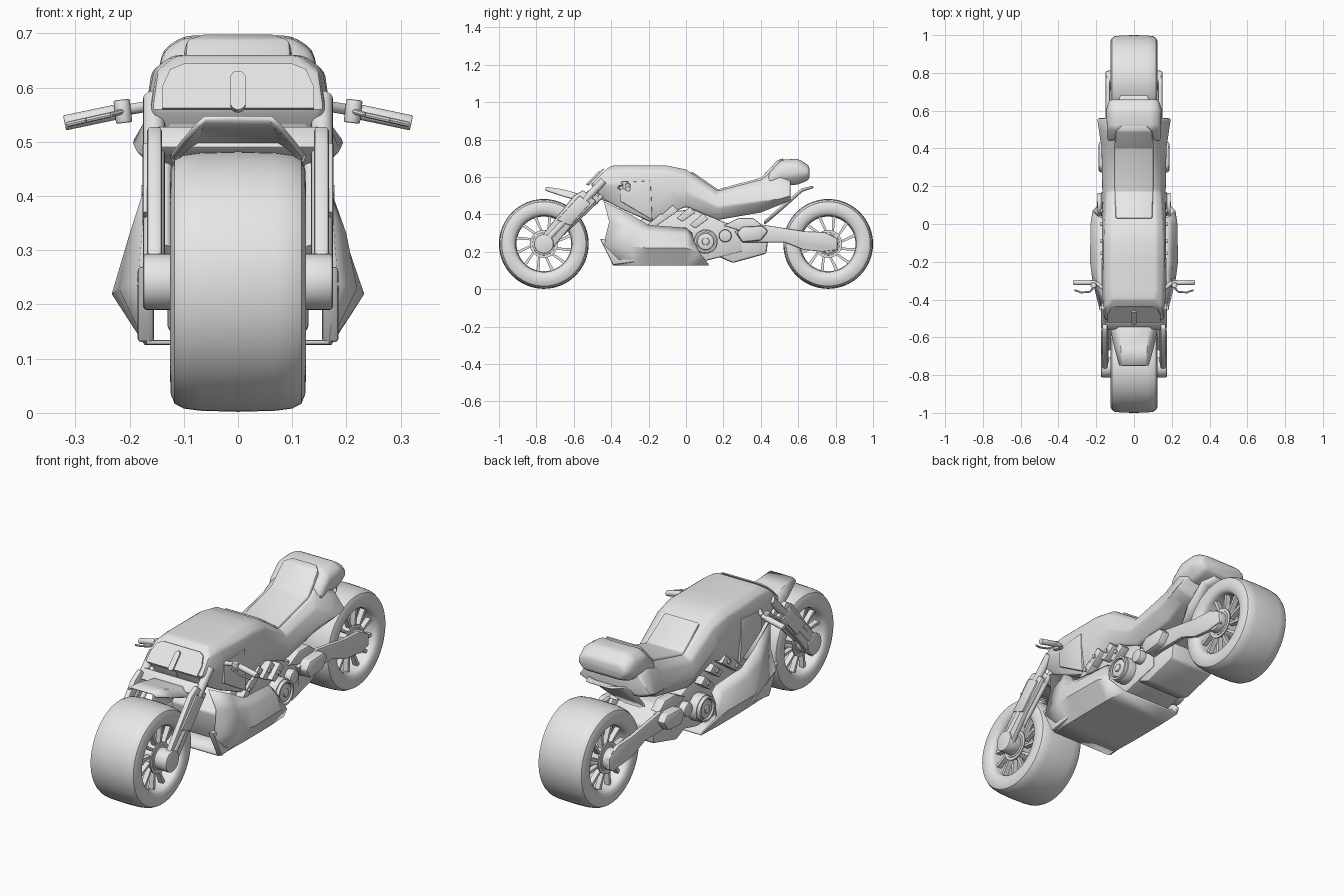
import bpy, bmesh, math
from mathutils import Vector, Matrix

if "Cube" in bpy.data.objects:
    bpy.data.objects.remove(bpy.data.objects["Cube"])

clay = bpy.data.materials.new("light_grey")
clay.use_nodes = True
clay.diffuse_color = (0.8, 0.8, 0.8, 1)
clay.node_tree.nodes["Principled BSDF"].inputs["Base Color"].default_value = (0.8, 0.8, 0.8, 1)


def finish(name, bm, bevel=0, mirror=False, shell=0):
    bmesh.ops.recalc_face_normals(bm, faces=bm.faces[:])
    if bevel:
        sharp = [e for e in bm.edges if len(e.link_faces) == 2 and e.calc_face_angle(0) > 0.4]
        bmesh.ops.bevel(bm, geom=sharp, offset=bevel, segments=2, profile=0.5,
                        affect='EDGES', clamp_overlap=True)
    mesh = bpy.data.meshes.new(name)
    bm.to_mesh(mesh)
    bm.free()
    mesh.materials.append(clay)
    mesh.shade_smooth()
    mesh.set_sharp_from_angle(angle=math.radians(35))
    ob = bpy.data.objects.new(name, mesh)
    bpy.context.collection.objects.link(ob)
    if shell:
        mod = ob.modifiers.new("Shell", 'SOLIDIFY')
        mod.thickness = shell
        mod.offset = 0
    if mirror:
        ob.modifiers.new("Mirror", 'MIRROR')
    return ob


def loft(name, stations, bevel=0, shell=0):
    """Symmetric skin along y; a station is (y, heights, half widths, y shifts)."""
    bm = bmesh.new()
    rings = []
    for y, zs, ws, *shift in stations:
        dy = shift[0] if shift else [0] * len(zs)
        half = [(w, y + d, z) for z, w, d in zip(zs, ws, dy)]
        full = [(-x, yy, z) for x, yy, z in reversed(half)] + half
        rings.append([bm.verts.new(p) for p in full])
    n = len(rings[0])
    for a, b in zip(rings, rings[1:]):
        for i in range(n - 1 if shell else n):
            j = (i + 1) % n
            bm.faces.new((a[i], a[j], b[j], b[i]))
    if not shell:
        for r in (rings[0], rings[-1]):
            for i in range(n // 2 - 1):
                bm.faces.new((r[i], r[i + 1], r[n - 2 - i], r[n - 1 - i]))
    return finish(name, bm, bevel, shell=shell)


def prism(name, outline, x0, x1, bevel=0.006, mirror=True):
    """Side outline (y, z) extruded between two x values."""
    bm = bmesh.new()
    face = bm.faces.new([bm.verts.new((x0, y, z)) for y, z in outline])
    new = bmesh.ops.extrude_face_region(bm, geom=[face])["geom"]
    bmesh.ops.translate(bm, vec=(x1 - x0, 0, 0),
                        verts=[v for v in new if isinstance(v, bmesh.types.BMVert)])
    return finish(name, bm, bevel, mirror)


def rod(name, points, r, mirror=True, bevel=0, segs=20):
    bm = bmesh.new()
    for a, b in zip(points, points[1:]):
        a, b = Vector(a), Vector(b)
        d = b - a
        m = Matrix.Translation((a + b) / 2) @ d.to_track_quat('Z', 'Y').to_matrix().to_4x4()
        bmesh.ops.create_cone(bm, cap_ends=True, segments=segs, radius1=r, radius2=r,
                              depth=d.length, matrix=m)
    return finish(name, bm, bevel, mirror)


def revolve(name, profile, y, z, mirror=False, segs=64):
    """Closed (x, radius) profile spun round an axle parallel to x."""
    bm = bmesh.new()
    rings = []
    for k in range(segs):
        t = math.tau * k / segs
        rings.append([bm.verts.new((x, y + r * math.cos(t), z + r * math.sin(t)))
                      for x, r in profile])
    for k in range(segs):
        a, b = rings[k], rings[(k + 1) % segs]
        for i in range(len(profile)):
            j = (i + 1) % len(profile)
            bm.faces.new((a[i], a[j], b[j], b[i]))
    return finish(name, bm, 0, mirror)


# Wheels: tyre, swept spokes, hub and brake disc
AXLE = 0.242
for end, wy, reach in (("front", -0.76, 0.175), ("rear", 0.76, 0.145)):
    half = [(0, 0.24), (0.07, 0.238), (0.1, 0.234), (0.117, 0.225), (0.124, 0.208), (0.125, 0.185),
            (0.12, 0.163), (0.112, 0.155), (0.1, 0.15), (0, 0.146)]
    profile = half + [(-x, r) for x, r in reversed(half[1:-1])]
    revolve(end + "_tyre", profile, wy, AXLE)
    bm = bmesh.new()
    for k in range(12):
        t = math.tau * k / 12
        quad = []
        for r, a in ((0.045, -0.12), (0.045, 0.12), (0.152, 0.37), (0.152, 0.26)):
            quad.append((wy + r * math.cos(t + a), AXLE + r * math.sin(t + a)))
        lo, hi = [[bm.verts.new((x, *p)) for p in quad] for x in (0.07, 0.095)]
        bm.faces.new(lo)
        bm.faces.new(hi)
        for i in range(4):
            j = (i + 1) % 4
            bm.faces.new((lo[i], lo[j], hi[j], hi[i]))
    finish(end + "_spokes", bm, 0, True)
    rod(end + "_hub", [(-0.11, wy, AXLE), (0.11, wy, AXLE)], 0.062, False, 0.006, 32)
    rod(end + "_axle_cap", [(0.1, wy, AXLE), (reach, wy, AXLE)], 0.052, True, 0.006, 32)
    rod(end + "_brake_disc", [(0.1, wy, AXLE), (0.106, wy, AXLE)], 0.075, True, 0, 32)

# Tank, flanks and tail in one skin
loft("main_body", [
    (-0.44, (.48, .56, .63, .66), (.13, .16, .15, .11), (0, -.07, 0, .04)),
    (-0.35, (.43, .56, .635, .66), (.15, .17, .155, .12)),
    (-0.19, (.36, .53, .63, .66), (.155, .17, .16, .12)),
    (-0.10, (.40, .53, .63, .66), (.155, .17, .16, .12)),
    (0, (.44, .52, .61, .64), (.15, .17, .155, .12)),
    (0.17, (.37, .44, .50, .525), (.13, .17, .145, .11)),
    (0.40, (.41, .47, .55, .585), (.12, .175, .145, .11)),
    (0.50, (.45, .48, .59, .66), (.13, .19, .145, .11)),
    (0.56, (.475, .50, .57, .60), (.13, .2, .14, .11))], 0.01)
loft("tail_hump", [
    (0.44, (.54, .57, .60, .62), (.11, .145, .14, .1)),
    (0.51, (.55, .60, .665, .692), (.11, .145, .14, .1)),
    (0.60, (.56, .61, .67, .697), (.11, .15, .14, .1)),
    (0.66, (.585, .61, .64, .66), (.1, .13, .13, .1))], 0.018)
loft("seat_pad", [
    (0.03, (.60, .63), (.1, .095)), (0.17, (.51, .534), (.105, .1)),
    (0.40, (.57, .595), (.105, .1)), (0.49, (.66, .69), (.1, .095)),
    (0.52, (.68, .7), (.07, .065))], 0.006)
prism("flank_panel", [(-0.35, .47), (-0.35, .57), (-0.19, .58), (-0.18, .37)], 0.155, 0.172, 0.003)

# Nose lamp panel, hood rim and lamp slit
def nose_plate(name, outline, lift):
    bm = bmesh.new()
    for off in (lift, 0):
        bm.faces.new([bm.verts.new((x, -0.515 + (z - 0.56) * 0.95 - off, z + off * 0.4))
                      for x, z in outline])
    bm.verts.ensure_lookup_table()
    n = len(outline)
    for i in range(n):
        j = (i + 1) % n
        bm.faces.new((bm.verts[i], bm.verts[j], bm.verts[n + j], bm.verts[n + i]))
    finish(name, bm)

arch = [(.14, .56), (.14, .6), (.125, .632), (.1, .642)]
nose_plate("lamp_panel", arch + [(-x, z) for x, z in reversed(arch)], 0.006)
slit = [(.014 * math.cos(t), (.614 if math.sin(t) > 0 else .566) + .012 * math.sin(t))
        for t in [math.tau * (k + .5) / 12 for k in range(12)]]
nose_plate("lamp_slit", slit, 0.014)
prism("nose_chin", [(-0.5, .56), (-0.46, .48), (-0.4, .46), (-0.4, .56)], 0, 0.13)

# Open belly fairing with front scoops
base = 0.13
loft("belly_fairing", [
    (-0.42, (base, .24, .36, .47), (.165, .18, .17, .15), (.03, -.02, .01, -.02)),
    (-0.30, (base, .23, .33, .40), (.168, .215, .195, .17), (.03, 0, 0, 0)),
    (-0.20, (base, .22, .30, .34), (.17, .228, .2, .165)),
    (0, (base, .22, .29, .325), (.17, .225, .2, .16)),
    (0.03, (base, .20, .26, .30), (.165, .215, .19, .16), (.09, .04, .01, 0))], shell=0.01)
prism("scoop_lip", [(-0.46, .27), (-0.40, .26), (-0.25, .15), (-0.39, base)], 0.155, 0.185)

# Engine and frame
prism("engine_block", [(-0.3, .15), (-0.34, .3), (-0.2, .4), (0.05, .43), (0.2, .36), (0.3, .33),
                       (0.3, .2), (0.1, .15)], -0.13, 0.13, 0.01, False)
prism("gearbox", [(0.16, .18), (0.25, .14), (0.43, .19), (0.44, .27), (0.34, .34), (0.16, .34)],
      -0.125, 0.125, 0.012, False)
AX = (0.105, 0.255)
for r, x in ((0.065, 0.175), (0.045, 0.188), (0.02, 0.195)):
    rod("engine_cover", [(0.1, *AX), (x, *AX)], r, True, 0.006, 32)
revolve("cover_ring", [(.17, .06), (.192, .06), (.192, .05), (.17, .05)], *AX, True, 32)
rod("side_cap", [(0.1, .21, .285), (0.165, .21, .285)], 0.034, True, 0.01, 24)
for y, z in ((-0.155, .365), (-0.09, .41), (0, .4), (0.07, .365)):
    prism("frame_bracket", [(y - .05, z - .02), (y + .02, z + .04), (y + .05, z + .01),
                            (y - .02, z - .04)], 0.12, 0.17, 0.004)
    rod("bracket_bolt", [(0.16, y, z), (0.178, y, z)], 0.01, segs=12)
prism("rear_strut", [(0.2, .34), (0.28, .38), (0.36, .38), (0.41, .34), (0.3, .31)], 0.09, 0.14)

# Swingarm
prism("swingarm", [(0.26, .31), (0.41, .345), (0.63, .31), (0.74, .305), (0.81, .27), (0.81, .21),
                   (0.73, .2), (0.63, .21), (0.53, .25), (0.3, .25)], 0.128, 0.15, 0.006)
prism("swingarm_knuckle", [(0.27, .3), (0.3, .335), (0.41, .34), (0.44, .31), (0.4, .26),
                           (0.3, .25)], 0.11, 0.188, 0.012)

# Front fork
prism("fork_leg", [(-0.8, .25), (-0.6, .5), (-0.55, .53), (-0.48, .47), (-0.62, .33),
                   (-0.72, .21)], 0.14, 0.168, 0.008)
prism("fork_cover", [(-0.69, .37), (-0.57, .5), (-0.51, .46), (-0.62, .34)], 0.15, 0.176, 0.005)
rod("fork_tube", [(0.155, -0.74, .27), (0.155, -0.44, .58)], 0.02)
rod("fork_inner_rod", [(0.135, -0.66, .3), (0.135, -0.45, .5)], 0.013)
prism("fork_clamp", [(-0.56, .49), (-0.52, .53), (-0.46, .49), (-0.49, .45)], -0.15, 0.15,
      0.006, False)

# Fenders
loft("front_fender", [
    (-0.75, (.543, .53), (.06, .075)), (-0.66, (.53, .50), (.068, .1)),
    (-0.57, (.505, .475), (.075, .12)), (-0.47, (.49, .46), (.08, .125))], shell=0.01)
loft("rear_fender", [
    (0.42, (.35, .36), (.04, .07)), (0.52, (.435, .45), (.06, .1)),
    (0.62, (.525, .535), (.06, .1)), (0.68, (.545, .548), (.05, .07))], shell=0.01)

# Handlebars
rod("handlebar", [(0.14, -0.36, .57), (0.2, -0.31, .56), (0.32, -0.31, .535)], 0.01)
rod("grip", [(0.225, -0.31, .555), (0.32, -0.31, .535)], 0.014, True, 0.002)
rod("control_clamp", [(0.21, -0.325, .535), (0.215, -0.325, .578)], 0.015, True, 0.003)
rod("brake_lever", [(0.2, -0.32, .56), (0.235, -0.36, .55), (0.28, -0.362, .54),
                    (0.315, -0.35, .532)], 0.005, segs=8)
